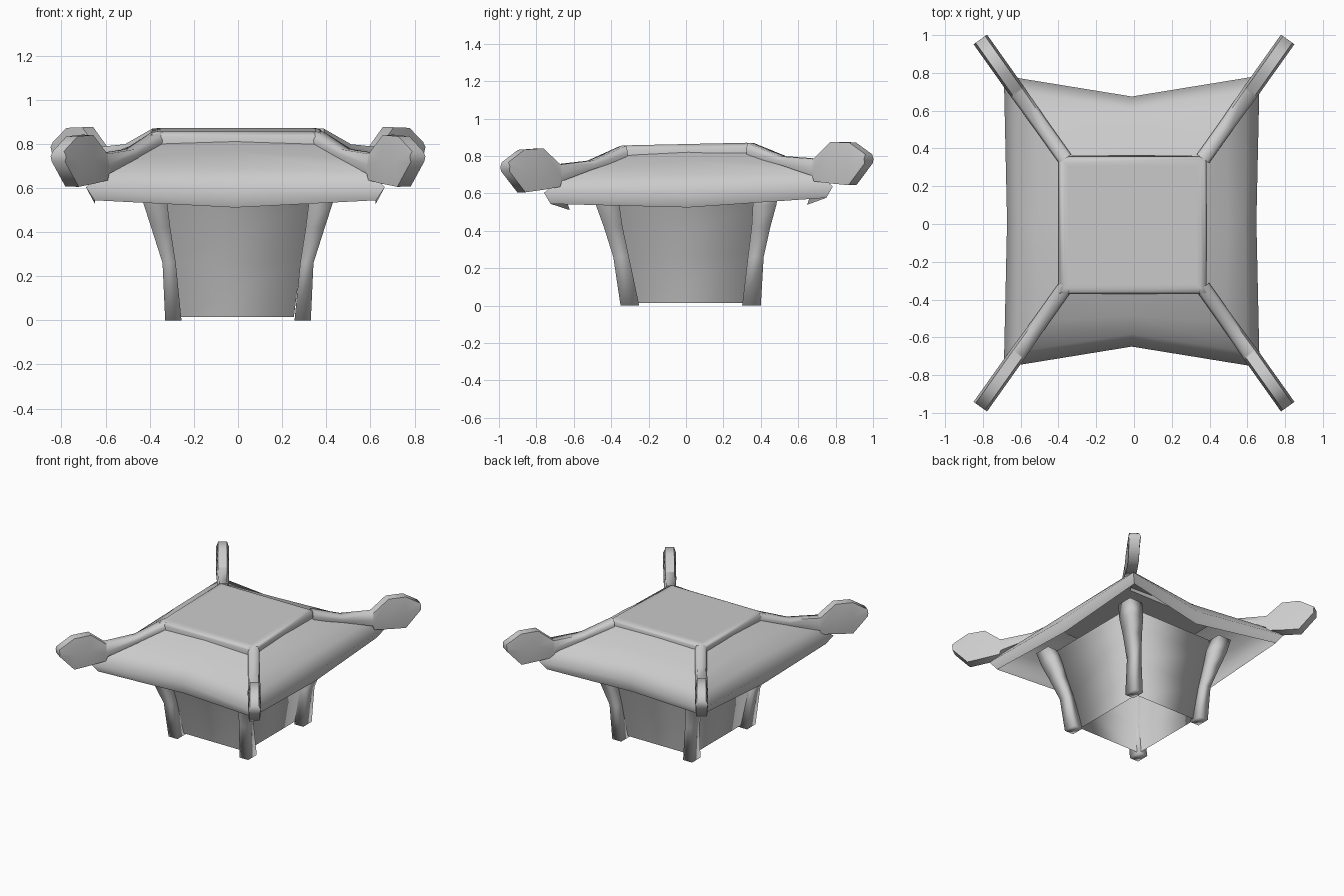
import bpy, math
from mathutils import Vector

cube = bpy.data.objects.get("Cube")
if cube:
    bpy.data.objects.remove(cube, do_unlink=True)

grey = bpy.data.materials.new("plain_grey")
grey.use_nodes = True
COLOUR = (0.6, 0.6, 0.6, 1)
grey.diffuse_color = COLOUR
grey.node_tree.nodes["Principled BSDF"].inputs["Base Color"].default_value = COLOUR


def make(name, verts, faces, angle=40):
    mesh = bpy.data.meshes.new(name)
    mesh.from_pydata([tuple(v) for v in verts], [], faces)
    mesh.materials.append(grey)
    obj = bpy.data.objects.new(name, mesh)
    bpy.context.collection.objects.link(obj)
    bpy.ops.object.select_all(action='DESELECT')
    obj.select_set(True)
    bpy.context.view_layer.objects.active = obj
    bpy.ops.object.mode_set(mode='EDIT')
    bpy.ops.mesh.select_all(action='SELECT')
    bpy.ops.mesh.normals_make_consistent(inside=False)
    bpy.ops.object.mode_set(mode='OBJECT')
    bpy.ops.object.shade_smooth_by_angle(angle=math.radians(angle))
    return obj


def loft(name, rings, angle=40, capped=True):
    """Skin a stack of equal-sized closed rings."""
    n = len(rings[0])
    faces = [(r * n + i, r * n + (i + 1) % n, (r + 1) * n + (i + 1) % n, (r + 1) * n + i)
             for r in range(len(rings) - 1) for i in range(n)]
    if capped:
        faces.append(tuple(range(n)))
        faces.append(tuple(range((len(rings) - 1) * n, len(rings) * n)))
    return make(name, [v for ring in rings for v in ring], faces, angle)


def rect(cx, cy, hx, hy, z):
    return [Vector((cx + sx * hx, cy + sy * hy, z))
            for sx, sy in ((-1, -1), (1, -1), (1, 1), (-1, 1))]


def lean(v):
    """The roof rises gently to the back."""
    return Vector((v[0], v[1] + 0.005, v[2] + 0.022 * v[1]))


CORNERS = [(sx, sy) for sx in (-1, 1) for sy in (-1, 1)]


def corner_name(part, sx, sy):
    return f"{'front' if sy < 0 else 'back'}_{'left' if sx > 0 else 'right'}_{part}"


# Tapered walls, open underneath
loft("walls", [rect(-0.012, 0.025, 0.265, 0.30, 0.015), rect(-0.009, 0.018, 0.295, 0.338, 0.27),
               rect(-0.005, 0.008, 0.35, 0.38, 0.53), rect(0, 0, 0.37, 0.4, 0.64)], 100, False)

# Flared corner posts: x, y, half width, half depth, height
POST = [(0.293, 0.325, 0.037, 0.05, 0), (0.312, 0.36, 0.030, 0.042, 0.26),
        (0.350, 0.395, 0.043, 0.050, 0.42), (0.377, 0.42, 0.055, 0.063, 0.54),
        (0.40, 0.44, 0.055, 0.063, 0.64)]
for sx, sy in CORNERS:
    rings = [rect(sx * x, sy * y + 0.025 * (1 - z / 0.55), hx, hy, z)
             for x, y, hx, hy, z in POST]
    loft(corner_name("post", sx, sy), rings, 100)

# Cushioned roof panels: rows from the cap down to the tucked-in eave
CORNER_ROWS = [(0.37, 0.345, 0.82), (0.50, 0.53, 0.747), (0.61, 0.69, 0.69),
               (0.677, 0.772, 0.62), (0.638, 0.737, 0.56)]
MID_ROWS = [(0.37, 0.35, 0.83), (0.51, 0.50, 0.777), (0.60, 0.595, 0.70),
            (0.66, 0.662, 0.61), (0.635, 0.635, 0.525)]


def roof_panel(name, axis, sign):
    verts = []
    for (cx, cy, cz), (mx, my, mz) in zip(CORNER_ROWS, MID_ROWS):
        if axis == 'y':
            row = [(-cx, sign * cy, cz), (0, sign * my, mz), (cx, sign * cy, cz)]
        else:
            row = [(sign * cx, -cy, cz), (sign * mx, 0, mz), (sign * cx, cy, cz)]
        verts += [lean((x - 0.012, y + 0.008, z)) for x, y, z in row]
    faces = []
    for r in range(len(MID_ROWS) - 1):
        for c in range(2):
            a = r * 3 + c
            faces.append((a, a + 1, a + 4, a + 3))
    panel = make(name, verts, faces, 75)
    if sum(p.normal.z for p in panel.data.polygons) < 0:
        panel.data.flip_normals()


for label, axis, sign in (("front", 'y', -1), ("back", 'y', 1), ("left", 'x', 1), ("right", 'x', -1)):
    roof_panel(label + "_roof_panel", axis, sign)

# Flat cap with a softened rim
CAP = [(0.39, 0.362, 0.80), (0.392, 0.364, 0.842), (0.38, 0.352, 0.858),
       (0.36, 0.332, 0.864), (0.34, 0.312, 0.864)]
loft("roof_cap", [[lean(v) for v in rect(-0.007, -0.012, hx, hy, z)] for hx, hy, z in CAP], 60)

# Corner ribs ending in upturned bulbs: y along the diagonal, underside, top
RIB = [(0.34, 0.795, 0.862), (0.515, 0.742, 0.787), (0.69, 0.68, 0.77),
       (0.70, 0.65, 0.775), (0.785, 0.637, 0.858), (0.885, 0.625, 0.853),
       (0.972, 0.74, 0.788)]
SECTION = [(-0.85, 0), (0.85, 0), (1, 0.5), (0.7, 1), (-0.7, 1), (-1, 0.5)]
for sx, sy in CORNERS:
    rings = []
    for y, low, high in RIB:
        x = 0.365 + (y - 0.34) * 0.71
        half = 0.04 if y < 0.65 else 0.044
        rings.append([lean((sx * (x + 0.81 * half * u), sy * (y - 0.58 * half * u),
                            low + (high - low) * v)) for u, v in SECTION])
    loft(corner_name("rib", sx, sy), rings, 70)
